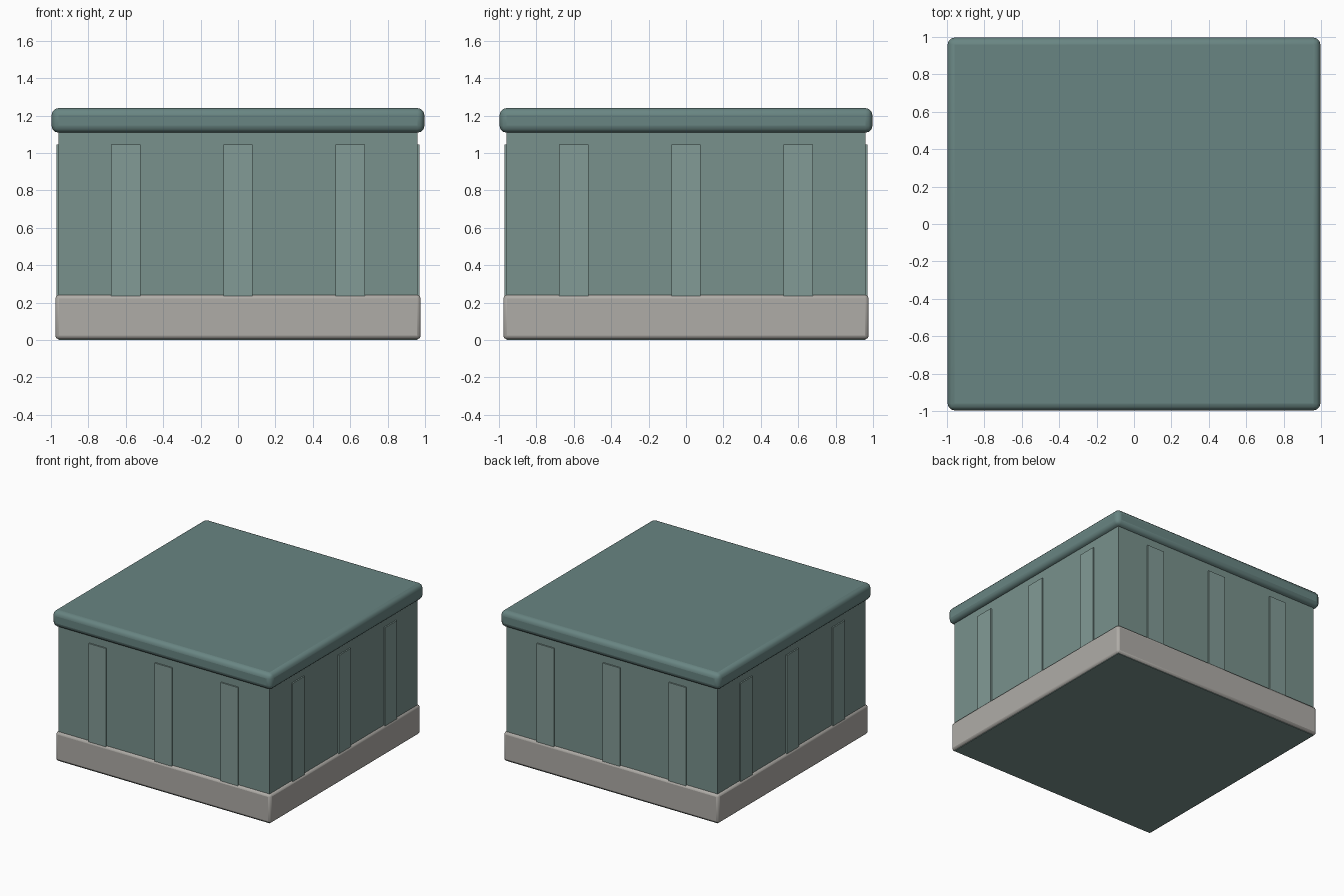
import bpy
from math import pi
from mathutils import Matrix, Vector

if "Cube" in bpy.data.objects:
    bpy.data.objects.remove(bpy.data.objects["Cube"])


def material(name, rgb):
    m = bpy.data.materials.new(name)
    m.diffuse_color = (*rgb, 1)
    m.use_nodes = True
    m.node_tree.nodes["Principled BSDF"].inputs["Base Color"].default_value = m.diffuse_color
    return m


WALL = material("wall_teal", (0.188, 0.283, 0.262))
PANEL = material("panel_teal", (0.223, 0.328, 0.305))
LID = material("lid_teal", (0.140, 0.235, 0.225))
STONE = material("plinth_stone", (0.429, 0.413, 0.386))


def box(name, lo, hi, mat, bevel=0, segments=2, turn=0):
    """Box between two corners, optionally bevelled and turned about z."""
    lo, hi = Vector(lo), Vector(hi)
    bpy.ops.mesh.primitive_cube_add(size=1)
    ob = bpy.context.object
    ob.name = name
    size = hi - lo
    ob.data.transform(Matrix.Rotation(turn, 4, 'Z')
                      @ Matrix.Translation((lo + hi) / 2)
                      @ Matrix.Diagonal((*size, 1)))
    ob.data.materials.append(mat)
    if bevel:
        mod = ob.modifiers.new("Bevel", 'BEVEL')
        mod.width = bevel
        mod.segments = segments
        bpy.ops.object.shade_smooth_by_angle()
    return ob


# Body, its underside showing inside the plinth
box("body", (-0.96, -0.96, 0), (0.96, 0.96, 1.14), WALL)

# Stone plinth, just clear of the body's underside
box("plinth", (-0.977, -0.977, 0.003), (0.977, 0.977, 0.242), STONE, 0.02)

# Rounded top slab
box("top_slab", (-0.997, -0.997, 1.108), (0.997, 0.997, 1.24), LID, 0.038, 3)

# Three raised strips on each of the four sides
for side, label in enumerate(("front", "right", "back", "left")):
    for i, x in enumerate((-0.6, 0, 0.6)):
        box(f"{label}_strip_{i + 1}", (x - 0.078, -0.971, 0.23),
            (x + 0.078, -0.95, 1.044), PANEL, turn=side * pi / 2)
